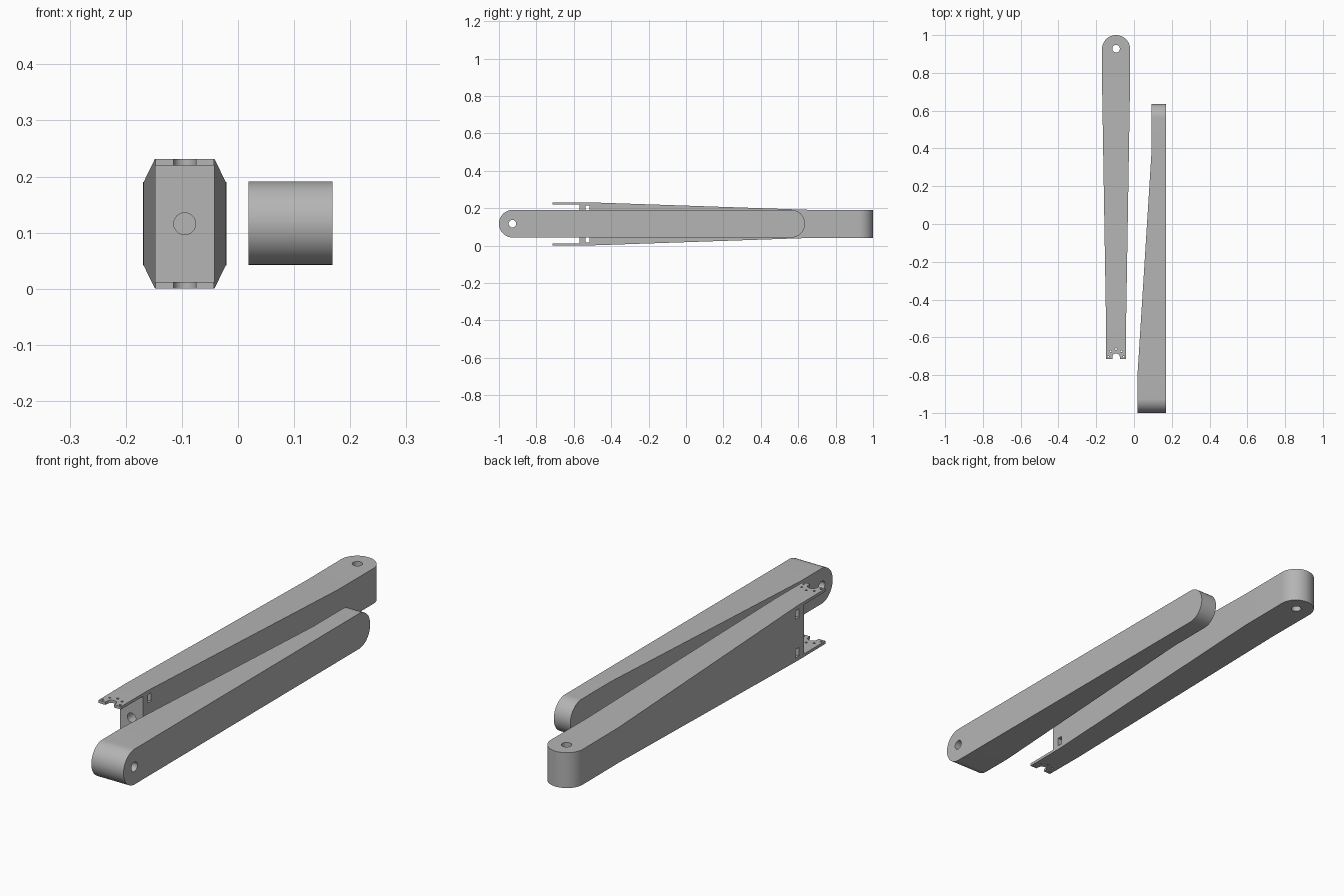
import bpy, bmesh, math
from mathutils import Matrix, Vector

if "Cube" in bpy.data.objects:
    bpy.data.objects.remove(bpy.data.objects["Cube"])

CZ = 0.116       # mid height of both arms
CX = -0.095      # centre line of the forked arm
R = 0.0742       # radius of the rounded ends

grey = bpy.data.materials.new("grey")
grey.diffuse_color = (0.46, 0.46, 0.46, 1)
grey.use_nodes = True
grey.node_tree.nodes["Principled BSDF"].inputs["Base Color"].default_value = grey.diffuse_color


def finish(name, bm, hidden=False):
    bmesh.ops.recalc_face_normals(bm, faces=bm.faces)
    me = bpy.data.meshes.new(name)
    bm.to_mesh(me)
    bm.free()
    ob = bpy.data.objects.new(name, me)
    bpy.context.collection.objects.link(ob)
    me.materials.append(grey)
    ob.hide_render = hidden
    return ob


def loft(name, rows):
    """Join rectangular sections given as (y, x0, x1, z0, z1)."""
    bm = bmesh.new()
    rings = []
    for y, x0, x1, z0, z1 in rows:
        rings.append([bm.verts.new(p) for p in
                      ((x0, y, z0), (x1, y, z0), (x1, y, z1), (x0, y, z1))])
    for a, b in zip(rings, rings[1:]):
        for i in range(4):
            j = (i + 1) % 4
            bm.faces.new((a[i], a[j], b[j], b[i]))
    bm.faces.new(rings[0])
    bm.faces.new(rings[-1])
    bmesh.ops.dissolve_limit(bm, angle_limit=0.002, verts=bm.verts, edges=bm.edges)
    return finish(name, bm)


def cap(n=20):
    """Offsets and half widths of a rounded end, from wide to narrow."""
    for i in range(n + 1):
        a = math.pi / 2 * i / n
        yield R * math.sin(a), max(R * math.cos(a), 0.0008)


def box(lo, hi):
    bm = bmesh.new()
    lo, hi = Vector(lo), Vector(hi)
    size = hi - lo
    bmesh.ops.create_cube(bm, size=1, matrix=Matrix.Translation((lo + hi) / 2)
                          @ Matrix.Diagonal((*size, 1)))
    return finish("box_cutter", bm, True)


def rod(axis, centre, radius, length, seg=32):
    bm = bmesh.new()
    turn = Vector((0, 0, 1)).rotation_difference(Vector(axis)).to_matrix().to_4x4()
    bmesh.ops.create_cone(bm, cap_ends=True, segments=seg, radius1=radius, radius2=radius,
                          depth=length, matrix=Matrix.Translation(centre) @ turn)
    return finish("hole_cutter", bm, True)


def cut(ob, cutters):
    for c in cutters:
        m = ob.modifiers.new("cut", 'BOOLEAN')
        m.operation, m.solver, m.object = 'DIFFERENCE', 'EXACT', c
    bpy.context.view_layer.objects.active = ob
    ob.select_set(True)
    for m in list(ob.modifiers):
        bpy.ops.object.modifier_apply(modifier=m.name)
    for c in cutters:
        bpy.data.objects.remove(c)
    bpy.ops.object.shade_smooth_by_angle(angle=math.radians(25))
    ob.select_set(False)


# Forked arm: tall at the fork, tapering to an upright rounded end
H, W = 0.1157, 0.052
rows = [(-0.715, W, H), (-0.53, W + 0.001, H), (0.69, R - 0.001, R)]
rows += [(0.9258 + dy, w, R) for dy, w in cap()]
forked_arm = loft("forked_arm", [(y, CX - w, CX + w, CZ - h, CZ + h) for y, w, h in rows])

cutters = [
    box((CX - 0.2, -0.8, CZ - 0.1037), (CX + 0.2, -0.57, CZ + 0.1037)),  # fork gap
    rod((0, 0, 1), (CX, 0.928, CZ), 0.02, 0.5),                          # pivot hole
    rod((0, 1, 0), (CX, -0.57, CZ), 0.0195, 0.10),                       # socket in fork wall
    rod((0, 0, 1), (CX, -0.705, CZ), 0.02, 0.5),                         # notch in fork plates
    box((CX - 0.02, -0.8, CZ - 0.3), (CX + 0.02, -0.705, CZ + 0.3)),
]
# Ring of screw holes around the notch
for k in range(5):
    a = math.pi * k / 4
    cutters.append(rod((0, 0, 1), (CX + 0.041 * math.cos(a), -0.703 + 0.041 * math.sin(a), CZ),
                       0.0048, 0.5, 12))
# Side windows through the body behind the fork
for s in (-1, 1):
    z = CZ + s * 0.081
    cutters.append(box((CX - 0.2, -0.538, z - 0.018), (CX + 0.2, -0.516, z + 0.018)))
cut(forked_arm, cutters)

# Tapered arm: rounded at both ends, its inner side slanting to a thin end
def inner_x(y):
    t = min(max((y + 0.79) / 1.16, 0), 1)
    return 0.019 + 0.073 * t

ends = list(cap())
rows = [(-0.9258 - dy, h) for dy, h in reversed(ends)]
rows += [(-0.79, R), (0.37, R)]
rows += [(0.562 + dy, h) for dy, h in ends]
tapered_arm = loft("tapered_arm", [(y, inner_x(y), 0.1685, CZ + 0.001 - h, CZ + 0.001 + h)
                                   for y, h in rows])
cut(tapered_arm, [rod((1, 0, 0), (0.1, -0.928, CZ + 0.001), 0.02, 0.5)])  # pivot hole
